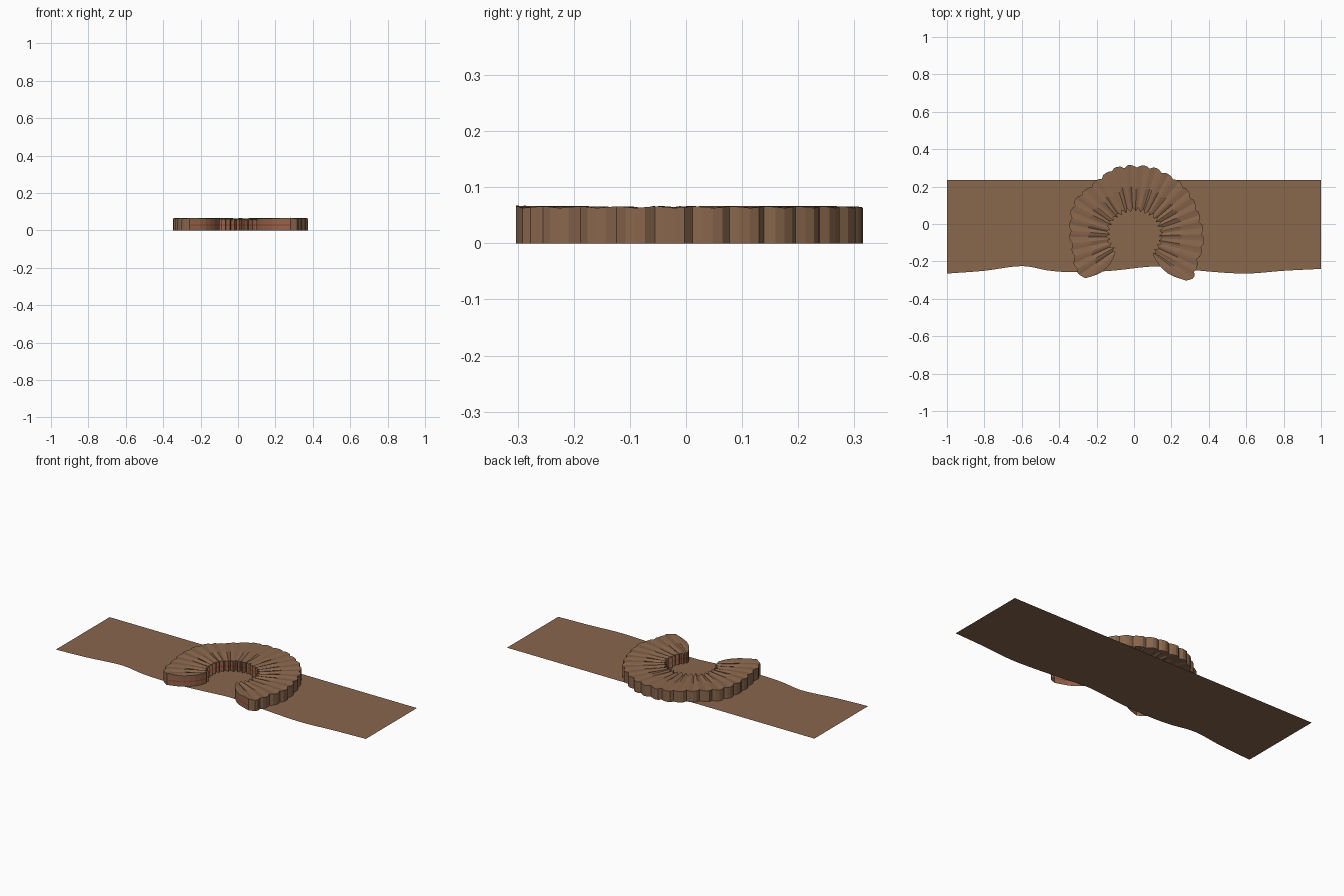
import bpy, bmesh, math, random
from mathutils import Vector

if "Cube" in bpy.data.objects:
    bpy.data.objects.remove(bpy.data.objects["Cube"])

random.seed(4)


def material(name, rgb):
    m = bpy.data.materials.new(name)
    m.diffuse_color = (*rgb, 1)
    m.use_nodes = True
    m.node_tree.nodes["Principled BSDF"].inputs["Base Color"].default_value = m.diffuse_color
    return m


BROWN = material("earth brown", (0.25, 0.135, 0.073))
RED = material("red clay", (0.36, 0.115, 0.06))
DARK = material("dark clay", (0.16, 0.075, 0.043))


def make_object(name, bm, mats):
    mesh = bpy.data.meshes.new(name)
    bm.to_mesh(mesh)
    bm.free()
    for m in mats:
        mesh.materials.append(m)
    ob = bpy.data.objects.new(name, mesh)
    bpy.context.collection.objects.link(ob)
    return ob


def resample(points, n):
    """n evenly spaced points along a smoothed path"""
    p = [Vector(q) for q in points]
    p = [p[0] * 2 - p[1]] + p + [p[-1] * 2 - p[-2]]
    dense = []
    for a, b, c, d in zip(p, p[1:], p[2:], p[3:]):
        for k in range(20):
            t = k / 20
            dense.append(0.5 * (2 * b + (c - a) * t + (2 * a - 5 * b + 4 * c - d) * t * t
                                + (3 * b - a - 3 * c + d) * t ** 3))
    dense.append(p[-2])
    dist = [0]
    for a, b in zip(dense, dense[1:]):
        dist.append(dist[-1] + (b - a).length)
    out, j = [], 0
    for i in range(n):
        s = dist[-1] * i / (n - 1)
        while j < len(dist) - 2 and dist[j + 1] < s:
            j += 1
        t = (s - dist[j]) / (dist[j + 1] - dist[j])
        out.append(dense[j].lerp(dense[j + 1], min(t, 1)))
    return out


# Ground sheet: straight back edge, wavy front edge
front = resample([(-1, -.265), (-.8, -.25), (-.6, -.225), (-.45, -.25), (-.3, -.258),
                  (-.12, -.25), (.06, -.23), (.15, -.228), (.3, -.245), (.58, -.265),
                  (.8, -.25), (1, -.24)], 50)
bm = bmesh.new()
lo = [bm.verts.new((p.x, p.y, 0)) for p in front]
hi = [bm.verts.new((p.x, .235, 0)) for p in front]
for i in range(len(lo) - 1):
    bm.faces.new((lo[i], lo[i + 1], hi[i + 1], hi[i]))
make_object("ground_sheet", bm, [BROWN])

# Horseshoe bank: outer rim and inner rim, both from left end to right end
N = 97
outer = resample([(-.26, -.29), (-.305, -.25), (-.325, -.16), (-.342, -.03), (-.32, .11),
                  (-.235, .2), (-.14, .275), (-.07, .305), (.07, .305), (.165, .27),
                  (.265, .2), (.335, .08), (.37, -.08), (.34, -.2), (.32, -.28),
                  (.28, -.303)], N)
inner = resample([(-.1, -.155), (-.138, -.08), (-.13, 0), (-.085, .05), (-.02, .075),
                  (.03, .075), (.1, .045), (.142, -.02), (.137, -.105), (.1, -.16)], N)
centre = Vector((.01, -.06))
rows = []
for i, (o, n) in enumerate(zip(outer, inner)):
    if 0 < i < N - 1:
        # scalloped outside, toothed inside
        o = o + (o - centre).normalized() * ((-.008, .004, .005, .002)[i % 4]
                                             + random.uniform(-.002, .002))
        n = n + (n - centre).normalized() * ((-.01, -.002, .01, .002)[i % 4]
                                             + random.uniform(-.003, .003))
    gully = (0, .003, .006, .002)[i % 4]
    rows.append((o, n, .066 - gully * .5, .064 - gully - random.uniform(0, .004)))

# Rounded end walls that run from the inner rim out to each tip
left_end = resample([(-.26, -.29), (-.18, -.262), (-.125, -.21), (-.1, -.155)], 8)[1:-1]
right_end = resample([(.1, -.16), (.13, -.215), (.19, -.27), (.28, -.303)], 8)[1:-1]
rows = ([(outer[0], p, .066, .064) for p in left_end] + rows
        + [(outer[-1], p, .066, .064) for p in right_end])
rows = [(outer[0], outer[0], .066, .066)] + rows + [(outer[-1], outer[-1], .066, .066)]

bm = bmesh.new()
BANDS = [0, .014, .026, .031, .046]  # clay layers on the inner wall


def section(o, n, zo, zi):
    """bottom of the outer wall, over the top, down the inner wall"""
    mid = o.lerp(n, .5)
    pts = [(o.x, o.y, 0), (o.x, o.y, zo), (mid.x, mid.y, (zo + zi) / 2 + .002),
           (n.x, n.y, zi)] + [(n.x, n.y, z) for z in reversed(BANDS)]
    return [bm.verts.new(p) for p in pts]


MATS = [0, 0, 0, 0, 1, 2, 1, 0]
secs = [section(*r) for r in rows]
for a, b in zip(secs, secs[1:]):
    for k, mat in enumerate(MATS):
        f = bm.faces.new((a[k], b[k], b[k + 1], a[k + 1]))
        f.material_index = mat
bmesh.ops.remove_doubles(bm, verts=bm.verts, dist=.0004)
bmesh.ops.dissolve_degenerate(bm, edges=bm.edges, dist=.0003)
# keep the open-bottomed shell facing outwards
bmesh.ops.recalc_face_normals(bm, faces=bm.faces)
if sum(f.normal.z * f.calc_area() for f in bm.faces) < 0:
    bmesh.ops.reverse_faces(bm, faces=bm.faces)
make_object("horseshoe_bank", bm, [BROWN, RED, DARK])
